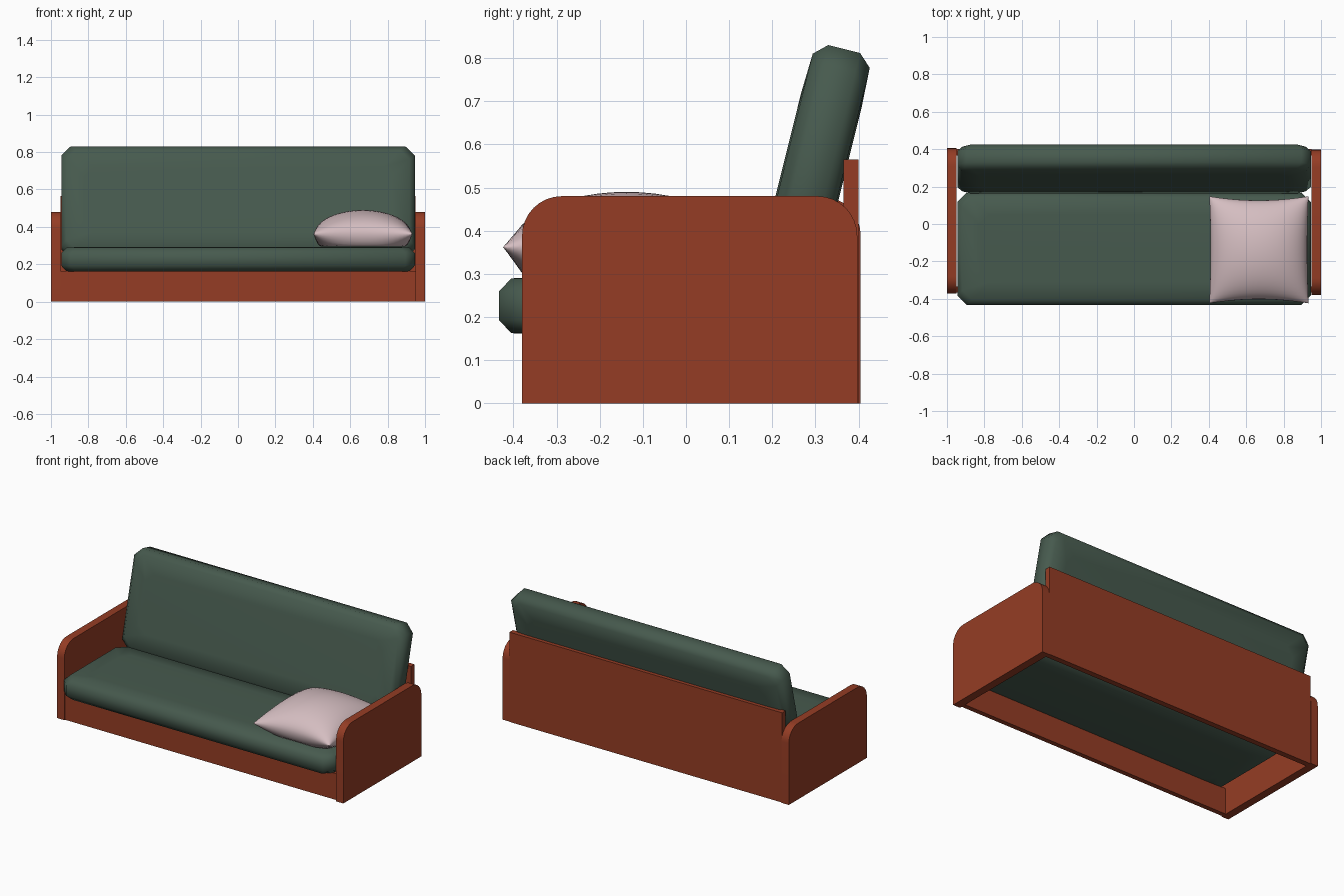
import bpy, bmesh, math

if "Cube" in bpy.data.objects:
    bpy.data.objects.remove(bpy.data.objects["Cube"])


def material(name, rgb):
    m = bpy.data.materials.new(name)
    m.diffuse_color = (*rgb, 1)
    m.use_nodes = True
    m.node_tree.nodes["Principled BSDF"].inputs["Base Color"].default_value = m.diffuse_color
    return m


WOOD = material("red_brown_wood", (0.30, 0.046, 0.018))
GREEN = material("dark_green_fabric", (0.062, 0.102, 0.076))
PINK = material("pale_pink_fabric", (0.66, 0.51, 0.53))


def finish(name, bm, mat, angle=None):
    bmesh.ops.recalc_face_normals(bm, faces=bm.faces)
    me = bpy.data.meshes.new(name)
    bm.to_mesh(me)
    bm.free()
    me.materials.append(mat)
    ob = bpy.data.objects.new(name, me)
    bpy.context.collection.objects.link(ob)
    if angle:
        bpy.ops.object.select_all(action='DESELECT')
        ob.select_set(True)
        bpy.context.view_layer.objects.active = ob
        bpy.ops.object.shade_smooth_by_angle(angle=math.radians(angle))
    return ob


def box(name, lo, hi, mat):
    bm = bmesh.new()
    bmesh.ops.create_cube(bm, size=1)
    for v in bm.verts:
        v.co = [(a + b) / 2 + c * (b - a) for a, b, c in zip(lo, hi, v.co)]
    return finish(name, bm, mat)


def loft(bm, rings):
    """Bridge closed rings of points and cap both ends."""
    rings = [[bm.verts.new(p) for p in r] for r in rings]
    n = len(rings[0])
    for a, b in zip(rings, rings[1:]):
        for i in range(n):
            bm.faces.new((a[i], a[(i + 1) % n], b[(i + 1) % n], b[i]))
    bm.faces.new(rings[0])
    bm.faces.new(rings[-1])


# Arm panels with rounded upper corners
def arm(name, x0, x1, y0, y1, top=0.48, r=0.092):
    prof = [(y0, 0), (y1, 0)]
    for cy, start in ((y1 - r, 0), (y0 + r, 90)):
        for i in range(9):
            a = math.radians(start + i * 90 / 8)
            prof.append((cy + r * math.cos(a), top - r + r * math.sin(a)))
    bm = bmesh.new()
    loft(bm, [[(x, y, z) for y, z in prof] for x in (x0, x1)])
    finish(name, bm, WOOD, 30)


arm("right_arm", 0.95, 1.0, -0.38, 0.397)
arm("left_arm", -1.0, -0.95, -0.372, 0.405)

# Frame boards
box("back_panel", (-0.95, 0.365, 0), (0.95, 0.40, 0.565), WOOD)
box("front_rail", (-0.95, -0.365, 0), (0.95, -0.335, 0.165), WOOD)


# Cushions: chamfered slabs with slightly puffed faces
def cushion(name, length, depth, thick, loc, tilt):
    def ring(inset, z):
        hx, hy, c = length / 2 - inset, depth / 2 - inset, 0.05
        pts = []
        for sx, sy in ((1, 1), (-1, 1), (-1, -1), (1, -1)):
            p = [(sx * hx, sy * (hy - c), z), (sx * (hx - c), sy * hy, z)]
            pts += p if sx * sy > 0 else p[::-1]
        return pts
    t = thick / 2
    half = [(0.0, t - 0.034), (0.028, t - 0.004), (0.12, t)]
    rings = [ring(i, -z) for i, z in reversed(half)] + [ring(i, z) for i, z in half]
    bm = bmesh.new()
    loft(bm, rings)
    ob = finish(name, bm, GREEN, 75)
    ob.location = loc
    ob.rotation_euler.x = math.radians(tilt)


cushion("seat_cushion", 1.89, 0.60, 0.135, (0, -0.133, 0.226), 0)
cushion("back_cushion", 1.89, 0.60, 0.144, (0, 0.294, 0.530), 76)

# Throw pillow: pinched square, domed above the seam, resting flat below
N = 24
bm = bmesh.new()


def pillow_point(i, j, side):
    u, v = (math.sin(math.pi * (k / N - 0.5)) for k in (i, j))
    f = math.sqrt(max(0, (1 - u * u) * (1 - v * v)))
    x = 0.668 + 0.265 * u * (1 - 0.025 * (1 - v * v))
    y = -0.138 + 0.286 * v * (1 - 0.075 * (1 - u * u))
    z = 0.362 + (0.128 * f if side > 0 else -min(0.15 * f, 0.068))
    return x, y, z


for side in (1, -1):
    g = [[bm.verts.new(pillow_point(i, j, side)) for j in range(N + 1)] for i in range(N + 1)]
    for i in range(N):
        for j in range(N):
            bm.faces.new((g[i][j], g[i + 1][j], g[i + 1][j + 1], g[i][j + 1]))
bmesh.ops.remove_doubles(bm, verts=bm.verts, dist=0.0002)
finish("throw_pillow", bm, PINK, 70)
